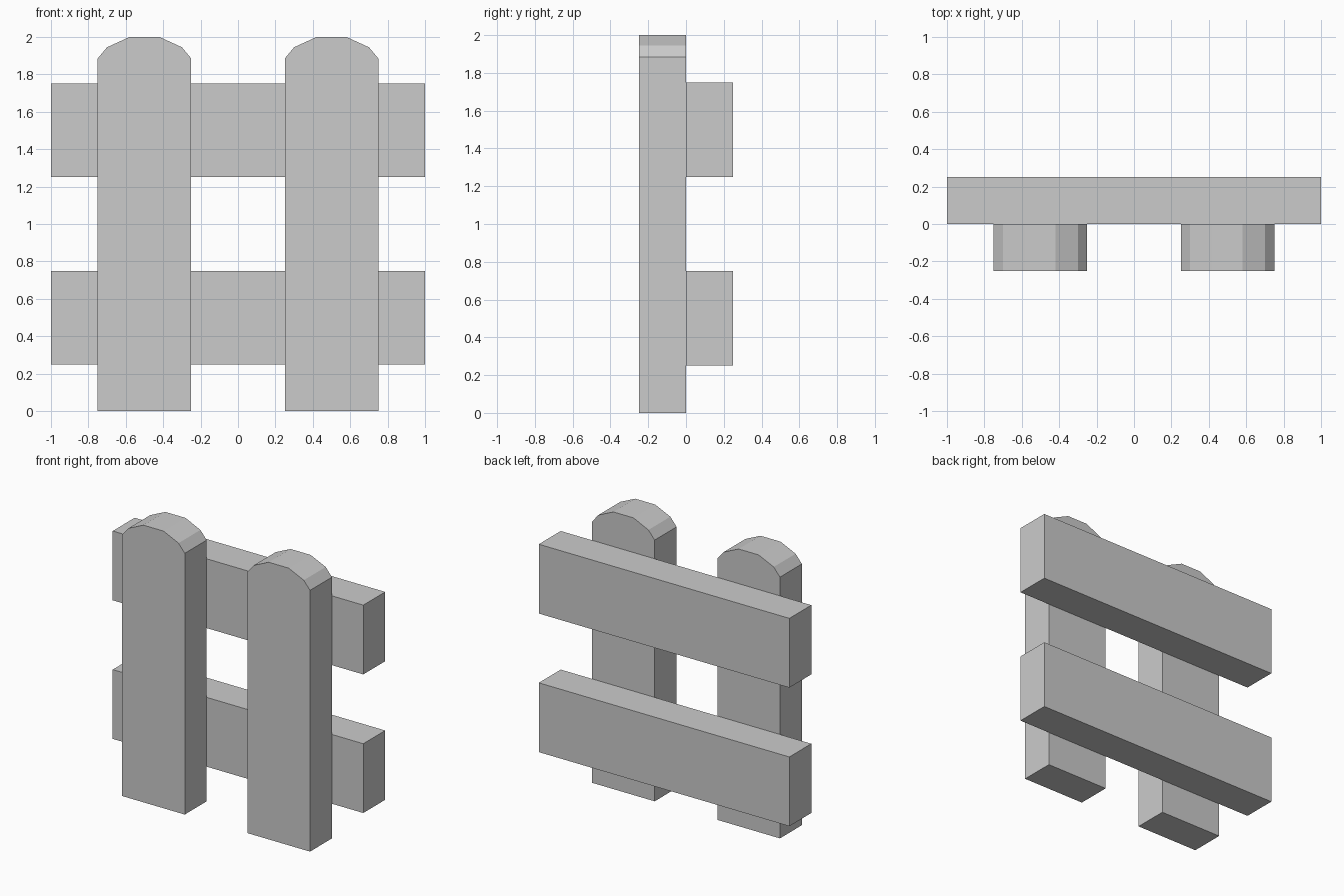
import bpy, bmesh

if "Cube" in bpy.data.objects:
    bpy.data.objects.remove(bpy.data.objects["Cube"])


def extrude_profile(name, points, y0, y1):
    """Extrude an (x, z) outline from y0 to y1."""
    bm = bmesh.new()
    face = bm.faces.new([bm.verts.new((x, y0, z)) for x, z in points])
    ext = bmesh.ops.extrude_face_region(bm, geom=[face])
    moved = [v for v in ext["geom"] if isinstance(v, bmesh.types.BMVert)]
    bmesh.ops.translate(bm, verts=moved, vec=(0, y1 - y0, 0))
    bmesh.ops.recalc_face_normals(bm, faces=bm.faces)
    mesh = bpy.data.meshes.new(name)
    bm.to_mesh(mesh)
    bm.free()
    obj = bpy.data.objects.new(name, mesh)
    bpy.context.collection.objects.link(obj)
    return obj


# Upright pickets with faceted round tops
half = [(0.25, 0.0), (0.25, 1.885), (0.20, 1.945), (0.08, 2.0)]
picket = half + [(-x, z) for x, z in reversed(half)]
for side, cx in (("left", -0.5), ("right", 0.5)):
    extrude_profile(f"{side}_picket", [(x + cx, z) for x, z in picket], -0.25, 0.0)

# Horizontal rails behind the pickets
for level, z in (("lower", 0.25), ("upper", 1.25)):
    rail = [(-1, z), (1, z), (1, z + 0.5), (-1, z + 0.5)]
    extrude_profile(f"{level}_rail", rail, 0.0, 0.25)
